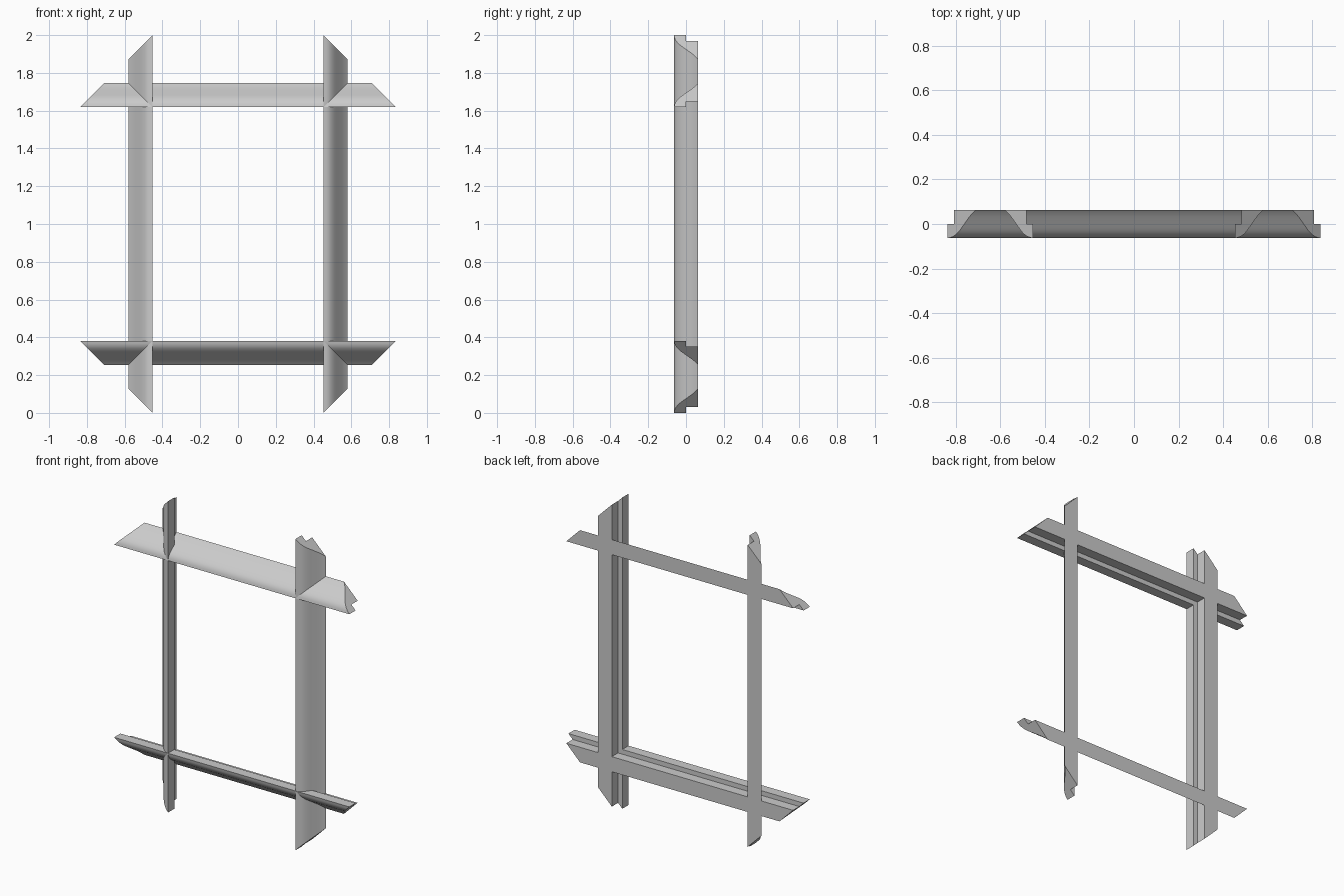
import bpy, bmesh, math
from mathutils import Vector

if "Cube" in bpy.data.objects:
    bpy.data.objects.remove(bpy.data.objects["Cube"])

W = 0.127          # moulding width and depth
H = W / 2
REBATE = 0.03      # step cut from the inner back edge
CENTRE = 1.0

# Moulding section: (distance outward from the opening, y)
curve = [(0, -H), (0.014, -0.0605), (0.027, -0.055), (0.039, -0.046),
         (0.050, -0.035), (0.060, -0.022), (0.069, -0.009), (0.078, 0.004),
         (0.088, 0.018), (0.098, 0.032), (0.110, 0.047), (W, H)]
section = curve + [(REBATE, H), (REBATE, 0), (0, 0)]


def rail(name, inner, half_length, angle):
    """Mitred rail lying outside the opening edge, turned about y."""
    bm = bmesh.new()
    out = Vector((math.cos(angle), 0, math.sin(angle)))
    along = Vector((-math.sin(angle), 0, math.cos(angle)))
    rings = []
    for s in (-1, 1):
        rings.append([bm.verts.new(out * (inner + u) + along * s * (half_length - u)
                                   + Vector((0, y, CENTRE))) for u, y in section])
    a, b = rings
    n = len(section)
    for i in range(n):
        j = (i + 1) % n
        bm.faces.new((a[i], a[j], b[j], b[i]))
    bm.faces.new(a)
    bm.faces.new(b[::-1])
    bmesh.ops.recalc_face_normals(bm, faces=bm.faces)
    mesh = bpy.data.meshes.new(name)
    bm.to_mesh(mesh)
    bm.free()
    obj = bpy.data.objects.new(name, mesh)
    bpy.context.collection.objects.link(obj)
    bpy.ops.object.select_all(action='DESELECT')
    obj.select_set(True)
    bpy.context.view_layer.objects.active = obj
    bpy.ops.object.shade_smooth_by_angle(angle=math.radians(30))


# Four crossing rails
rail("right_stile", 0.453, 1.0, 0)
rail("top_rail", 0.619, 0.836, math.pi / 2)
rail("left_stile", 0.453, 1.0, math.pi)
rail("bottom_rail", 0.619, 0.836, -math.pi / 2)
